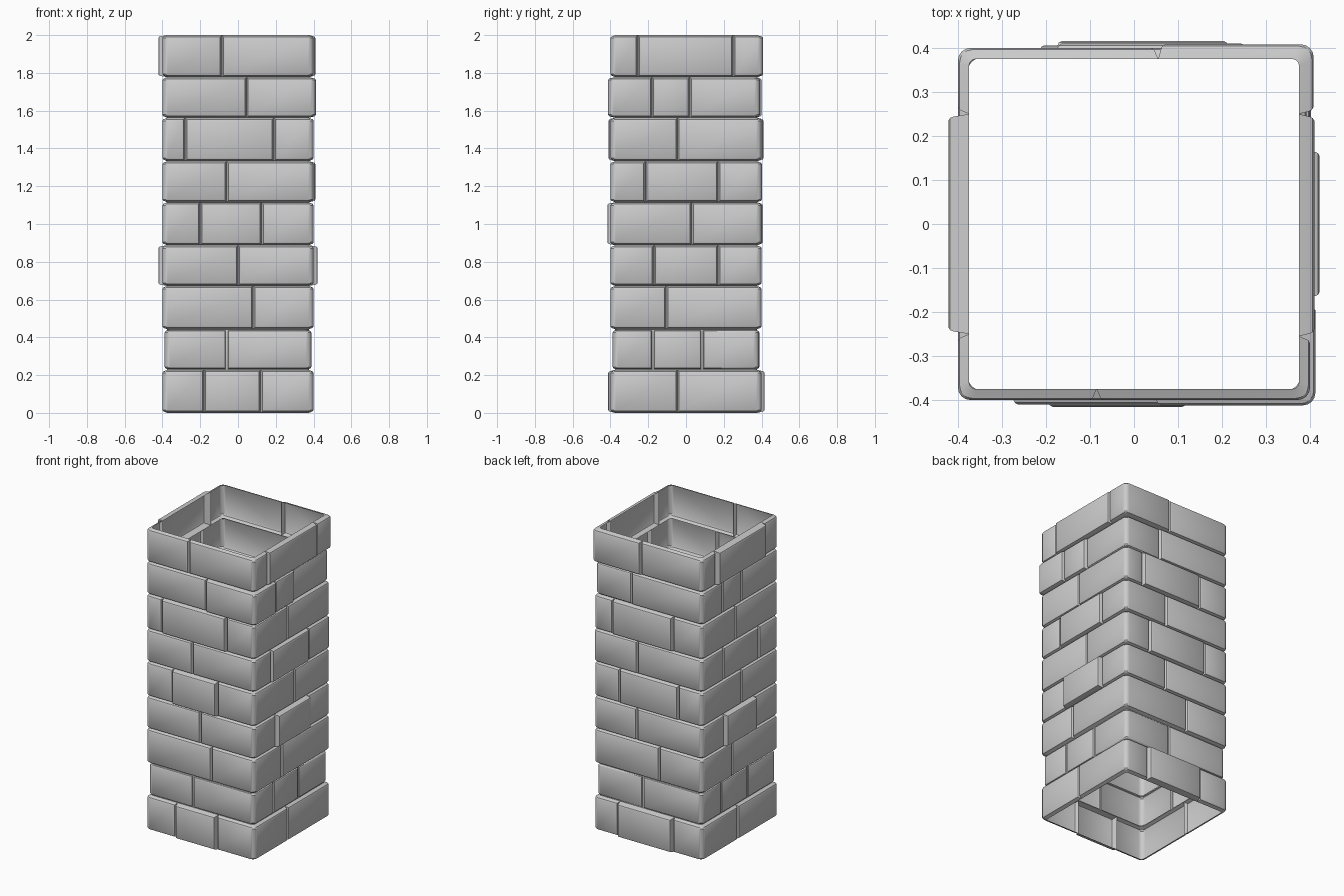
import bpy, bmesh
from math import sin, cos, pi

if "Cube" in bpy.data.objects:
    bpy.data.objects.remove(bpy.data.objects["Cube"])

BACK = 0.375   # depth of the open back rim of every brick
R = 0.028      # rounding of the pillar corners

# course boundaries, bottom to top
Z = [0, 0.2275, 0.4425, 0.6725, 0.8875, 1.115, 1.3325, 1.5625, 1.7775, 2.0]

# joints per course on the front, right, back and left faces (counter-clockwise)
JOINTS = [
    [(-.18, .12), (-.045,), (-.22, .18), (-.02,)],
    [(-.06,), (-.175, .085), (-.05,), (-.18, .10)],
    [(.08,), (-.105,), (.08,), (-.08,)],
    [(0,), (-.17, .17), (-.085,), (-.165, .155)],
    [(-.20, .125), (.03,), (-.21, .22), (.02,)],
    [(-.06,), (-.215, .17), (-.08,), (-.17, .20)],
    [(-.28, .19), (-.045,), (-.26, .18), (-.045,)],
    [(.045,), (-.18, .02), (-.125,), (-.18, .02)],
    [(-.085,), (-.255, .25), (-.055,), (-.25, .25)],
]
# outward depth of corner bricks (following each face) and of middle bricks
CORNER = {1: (.388, .386, .388, .388), 5: (.40, .402, .40, .40),
          7: (.412, .392, .40, .40), 8: (.40, .408, .40, .40)}
MIDDLE = {0: (.412, 0, .416, 0), 1: (0, .388, 0, .388), 3: (0, .422, 0, .422),
          4: (.416, 0, .406, 0), 5: (0, .41, 0, .40), 6: (.41, 0, .41, 0),
          7: (0, .405, 0, .40), 8: (0, .41, 0, .422)}


def turn(u, v, k):
    for _ in range(k % 4):
        u, v = -v, u
    return u, v


def plan(k, a, b, d, t, corner):
    """Footprint line of a brick at depth d, its ends inset by t."""
    if not corner:
        return [turn(a + t, -d, k), turn(b - t, -d, k)]
    r = R * (0.55 if d <= BACK else 1)
    arc = [turn(d - r + r * sin(i * pi / 8), -d + r - r * cos(i * pi / 8), k) for i in range(5)]
    return [turn(a + t, -d, k)] + arc + [turn(b - t, -d, k + 1)]


def brick(bm, k, a, b, z0, z1, d, corner):
    """Open-backed brick shell: rim, bevel and face."""
    loops = []
    for t, depth in ((0, BACK), (.006, d - .011), (.009, d - .004), (.016, d)):
        line = plan(k, a, b, depth, t, corner)
        low = [bm.verts.new((x, y, z0 + t)) for x, y in line]
        high = [bm.verts.new((x, y, z1 - t)) for x, y in line]
        loops.append((low, high))
    rings = [low + high[::-1] for low, high in loops]
    for p, q in zip(rings, rings[1:]):
        n = len(p)
        for i in range(n):
            j = (i + 1) % n
            bm.faces.new((p[i], p[j], q[j], q[i]))
    low, high = loops[-1]
    for i in range(len(low) - 1):
        bm.faces.new((low[i], low[i + 1], high[i + 1], high[i]))


# one object per brick course
for row, faces in enumerate(JOINTS):
    bm = bmesh.new()
    z0, z1 = Z[row], Z[row + 1]
    corners = CORNER.get(row, (.40,) * 4)
    for k in range(4):
        js = faces[k]
        if len(js) == 2:
            brick(bm, k, js[0], js[1], z0, z1, MIDDLE[row][k], False)
        brick(bm, k, js[-1], faces[(k + 1) % 4][0], z0, z1, corners[k], True)
    me = bpy.data.meshes.new("brick_course_%d" % (row + 1))
    bm.to_mesh(me)
    bm.free()
    ob = bpy.data.objects.new(me.name, me)
    bpy.context.collection.objects.link(ob)
    bpy.ops.object.select_all(action='DESELECT')
    ob.select_set(True)
    bpy.context.view_layer.objects.active = ob
    bpy.ops.object.shade_smooth_by_angle(angle=pi / 6)
